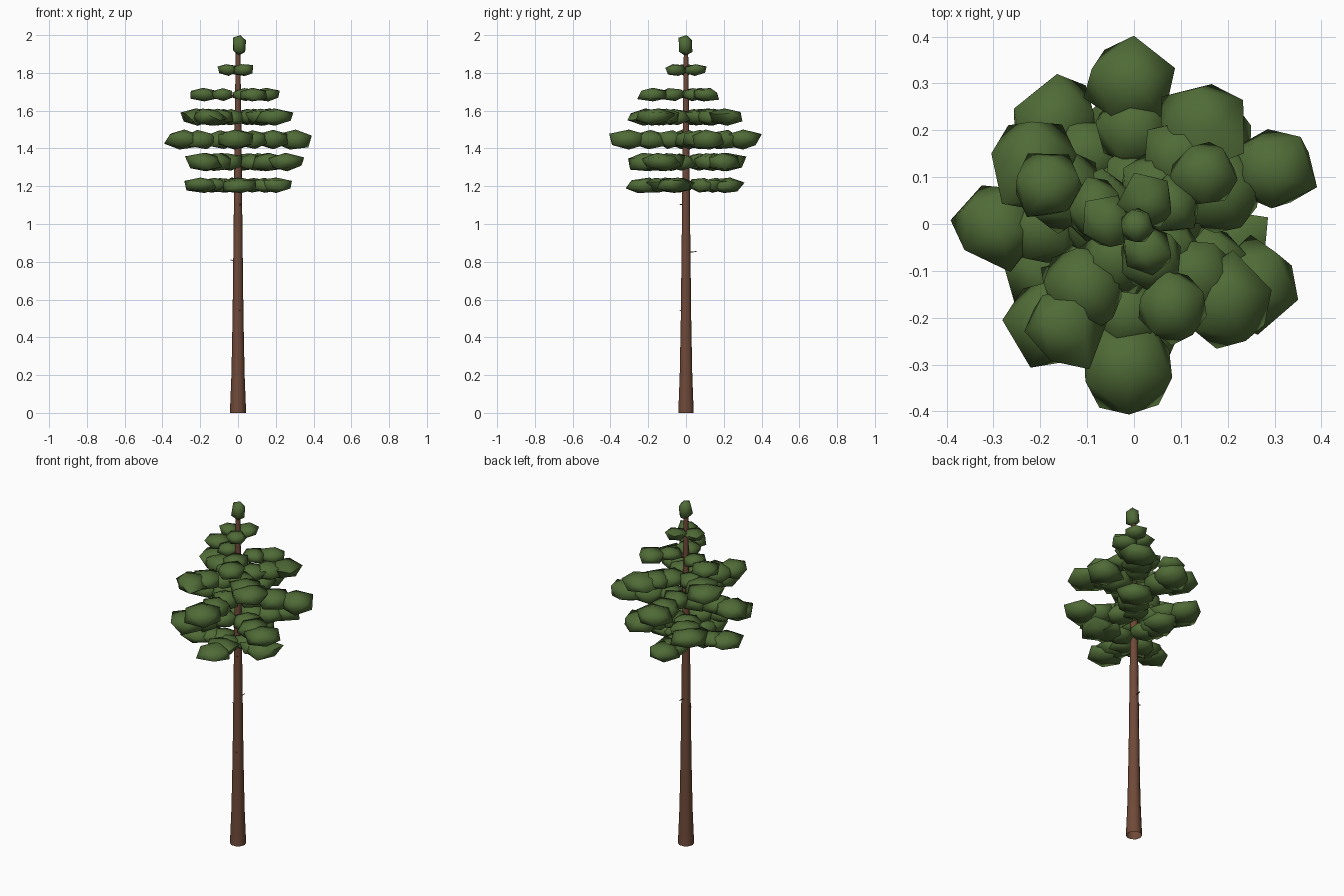
import bpy, bmesh, math, random
from mathutils import Vector, Matrix

if "Cube" in bpy.data.objects:
    bpy.data.objects.remove(bpy.data.objects["Cube"])

random.seed(8)


def material(name, rgb):
    m = bpy.data.materials.new(name)
    m.diffuse_color = (*rgb, 1)
    m.use_nodes = True
    m.node_tree.nodes["Principled BSDF"].inputs["Base Color"].default_value = m.diffuse_color
    return m


BARK = material("brown_bark", (0.16, 0.068, 0.04))
NEEDLES = material("green_needles", (0.08, 0.148, 0.038))


def make_object(name, bm, mat, angle):
    me = bpy.data.meshes.new(name)
    bm.to_mesh(me)
    bm.free()
    me.materials.append(mat)
    ob = bpy.data.objects.new(name, me)
    bpy.context.collection.objects.link(ob)
    bpy.ops.object.select_all(action='DESELECT')
    ob.select_set(True)
    bpy.context.view_layer.objects.active = ob
    bpy.ops.object.shade_smooth_by_angle(angle=math.radians(angle))
    return ob


def add_rod(bm, start, end, r1, r2, sides=5):
    d = Vector(end) - Vector(start)
    mat = Matrix.Translation((Vector(start) + Vector(end)) / 2) @ d.to_track_quat('Z', 'Y').to_matrix().to_4x4()
    bmesh.ops.create_cone(bm, cap_ends=True, segments=sides, radius1=r1, radius2=r2,
                          depth=d.length, matrix=mat)


def add_clump(bm, centre, radius, height):
    """Flattened, irregular low-poly pad of needles, fitted to its radius and height."""
    verts = bmesh.ops.create_icosphere(bm, subdivisions=1, radius=1)["verts"]
    spin = Matrix.Rotation(random.uniform(0, 6.28), 3, 'Z') @ Matrix.Rotation(random.uniform(-0.35, 0.35), 3, 'X')
    for v in verts:
        v.co = spin @ v.co * random.uniform(0.85, 1.2)
    reach = max(v.co.xy.length for v in verts)
    top = max(v.co.z for v in verts)
    low = -min(v.co.z for v in verts)
    for v in verts:
        p = v.co
        z = p.z / (top if p.z > 0 else low)
        z = math.copysign(abs(z) ** 0.8, z)
        v.co = Vector((p.x / reach * radius, p.y / reach * radius, z * height)) + Vector(centre)


# Trunk: stacked rings with a flared foot, open at the base
bm = bmesh.new()
profile = [(0, 0.043), (0.2, 0.035), (0.5, 0.029), (1.0, 0.023), (1.5, 0.018), (1.92, 0.012)]
SIDES = 10
rings = [[bm.verts.new((r * math.cos(2 * math.pi * i / SIDES), r * math.sin(2 * math.pi * i / SIDES), z))
          for i in range(SIDES)] for z, r in profile]
for a, b in zip(rings, rings[1:]):
    for i in range(SIDES):
        j = (i + 1) % SIDES
        bm.faces.new((a[i], a[j], b[j], b[i]))
bm.faces.new(rings[-1])
make_object("trunk", bm, BARK, 45)

# Dead twig stubs on the bare trunk: height, direction in degrees, reach
bm = bmesh.new()
for z, deg, reach in [(0.54, -70, 0.037), (0.805, 170, 0.04), (0.85, 85, 0.055), (1.10, -65, 0.036)]:
    c, s = math.cos(math.radians(deg)), math.sin(math.radians(deg))
    add_rod(bm, (0.01 * c, 0.01 * s, z), (reach * c, reach * s, z + 0.004), 0.004, 0.002)
make_object("twig_stubs", bm, BARK, 30)

# Branch tiers: height, half thickness, clumps per branch, [(direction, reach)]
tiers = [
    (1.205, 0.041, 3, [(-14, 0.31), (92, 0.32), (205, 0.31), (272, 0.33)]),
    (1.328, 0.049, 3, [(-27, 0.39), (52, 0.35), (128, 0.375), (230, 0.375)]),
    (1.447, 0.053, 3, [(22, 0.415), (91, 0.405), (180, 0.40), (267, 0.405)]),
    (1.566, 0.046, 3, [(55, 0.36), (150, 0.355), (235, 0.37), (-40, 0.355)]),
    (1.685, 0.036, 2, [(35, 0.27), (155, 0.28), (-67, 0.27)]),
    (1.815, 0.031, 1, [(60, 0.12), (178, 0.12), (-65, 0.125)]),
]
for n, (z, h, count, branches) in enumerate(tiers, 1):
    wood, leaf = bmesh.new(), bmesh.new()
    for deg, reach in branches:
        a = math.radians(deg)
        c, s = math.cos(a), math.sin(a)
        tip = reach * 0.75
        add_rod(wood, (0, 0, z - 0.01), (tip * c, tip * s, z), 0.008, 0.004)
        size = (0.066, 0.084, 0.108)[count - 1]
        for k in range(count):
            t = (k + 1) / count
            r = size * (0.7 + 0.3 * t)
            inner = 0.085
            outer = reach - size * 0.95
            d = outer if count == 1 else inner + (outer - inner) * k / (count - 1)
            side = random.uniform(-0.015, 0.015) if k < count - 1 else 0
            add_clump(leaf, (d * c - side * s, d * s + side * c, z), r, h * (0.9 + 0.1 * t))
    make_object(f"branches_{n}", wood, BARK, 30)
    make_object(f"foliage_tier_{n}", leaf, NEEDLES, 75)

# Crown tip
bm = bmesh.new()
add_clump(bm, (0.008, 0, 1.945), 0.044, 0.055)
make_object("crown_tip", bm, NEEDLES, 75)
